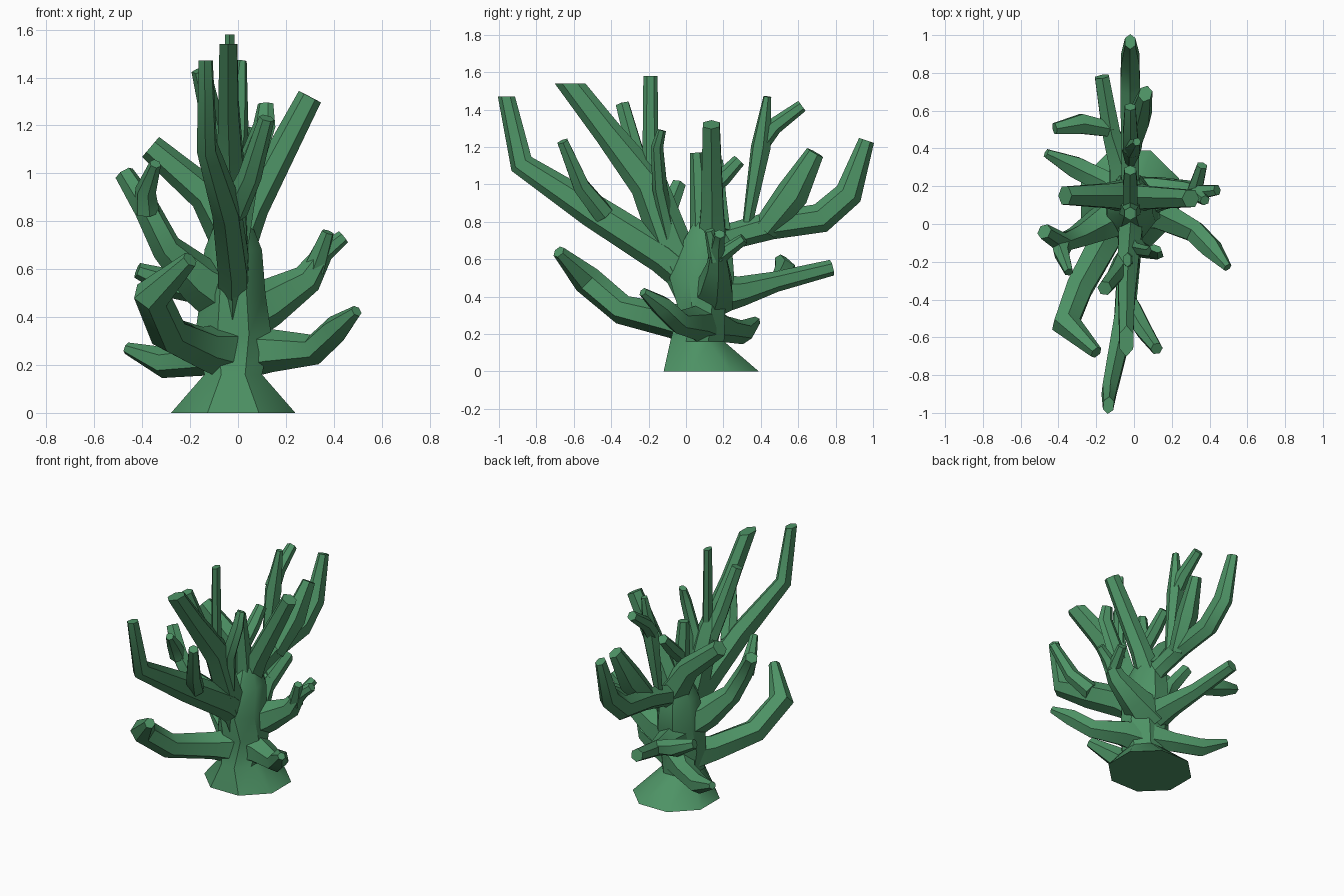
import bpy, bmesh, math
from mathutils import Vector

mat = bpy.data.materials.new("coral_green")
mat.diffuse_color = (0.075, 0.29, 0.13, 1)


def finish(name, bm):
    bmesh.ops.recalc_face_normals(bm, faces=bm.faces)
    me = bpy.data.meshes.new(name)
    bm.to_mesh(me)
    bm.free()
    ob = bpy.data.objects.new(name, me)
    bpy.context.collection.objects.link(ob)
    me.materials.append(mat)
    bpy.ops.object.select_all(action='DESELECT')
    ob.select_set(True)
    bpy.context.view_layer.objects.active = ob
    bpy.ops.object.shade_smooth_by_angle(angle=math.radians(40))
    return ob


def loft(name, rings):
    bm = bmesh.new()
    vr = [[bm.verts.new(p) for p in r] for r in rings]
    n = len(vr[0])
    for a, b in zip(vr, vr[1:]):
        for i in range(n):
            j = (i + 1) % n
            bm.faces.new((a[i], a[j], b[j], b[i]))
    bm.faces.new(vr[0][::-1])
    bm.faces.new(vr[-1])
    return finish(name, bm)


def branch(name, *pts, flat=1.0, level=False, sides=6):
    """Tapered tube; pts are (x, y, z, radius). flat scales the sideways radius,
    level cuts the tip horizontally."""
    P = [Vector(p[:3]) for p in pts]
    R = [p[3] for p in pts]
    side0 = (P[-1] - P[0]).cross(Vector((0, 0, 1)))
    if side0.length < 0.06:
        side0 = Vector((1, 0, 0))
    rings = []
    for i, c in enumerate(P):
        d = Vector()
        if i > 0:
            d += (c - P[i - 1]).normalized()
        if i < len(P) - 1:
            d += (P[i + 1] - c).normalized()
        d.normalize()
        s = (side0 - d * side0.dot(d)).normalized()
        u = s.cross(d)
        ring = []
        for k in range(sides):
            t = 2 * math.pi * (k + 0.5) / sides
            v = c + s * (R[i] * flat * math.cos(t)) + u * (R[i] * math.sin(t))
            if level and i == len(P) - 1:
                v -= d * ((v.z - c.z) / d.z)
            ring.append(v)
        rings.append(ring)
    return loft(name, rings)


# Trunk with flared octagonal foot: (z, centre y, half x, half y)
trunk = [(0, 0.135, 0.27, 0.265), (0.16, 0.06, 0.125, 0.15), (0.33, 0.085, 0.165, 0.13),
         (0.5, 0.085, 0.14, 0.18), (0.68, 0.11, 0.125, 0.14), (0.8, 0.12, 0.075, 0.08)]
loft("trunk", [[Vector((-0.02 + hx * math.cos(a) * 1.04, cy + hy * math.sin(a) * 1.04, z))
                for a in [2 * math.pi * (k + 0.5) / 8 for k in range(8)]]
               for z, cy, hx, hy in trunk])

# Long front branch and its fork
branch("front_branch", (-0.02, 0.06, 0.47, 0.1), (-0.02, -0.12, 0.62, 0.1),
       (-0.05, -0.5, 0.86, 0.09), (-0.13, -0.88, 1.11, 0.065), (-0.135, -0.96, 1.47, 0.045),
       flat=0.7, level=True)
branch("front_branch_fork", (-0.02, -0.44, 0.84, 0.06), (0.05, -0.56, 0.99, 0.05),
       (0.12, -0.66, 1.23, 0.033))

# Tall front stem with its forks
branch("tall_stem", (-0.02, 0.06, 0.4, 0.11), (-0.02, -0.08, 0.68, 0.11),
       (-0.03, -0.2, 1.0, 0.1), (-0.04, -0.42, 1.28, 0.075), (-0.04, -0.62, 1.54, 0.065),
       flat=0.65, level=True)
branch("tall_stem_left_fork", (-0.05, -0.19, 0.97, 0.06), (-0.09, -0.26, 1.14, 0.05),
       (-0.155, -0.34, 1.43, 0.04))
branch("tall_stem_upright", (-0.03, -0.19, 0.95, 0.045), (-0.035, -0.19, 1.58, 0.038), flat=0.6)
branch("tall_stem_right_fork", (-0.01, -0.08, 0.72, 0.06), (0.03, -0.14, 0.98, 0.06),
       (0.11, -0.155, 1.2, 0.05), (0.115, -0.13, 1.29, 0.035), flat=0.6)

# Upper side branches and middle spikes
branch("upper_right_branch", (-0.02, 0.14, 0.68, 0.09), (0.06, 0.14, 0.86, 0.07),
       (0.3, 0.135, 1.32, 0.052))
branch("upper_left_branch", (-0.02, 0.15, 0.73, 0.1), (-0.13, 0.15, 0.91, 0.075),
       (-0.365, 0.15, 1.11, 0.055))
branch("middle_spike", (-0.02, 0.09, 0.7, 0.07), (-0.02, 0.055, 1.17, 0.035))
branch("middle_spike_fork", (-0.02, 0.08, 0.93, 0.045), (-0.02, 0.2, 1.04, 0.045),
       (-0.02, 0.285, 1.13, 0.035))

# Long back branch and its fork
branch("back_branch", (-0.02, 0.08, 0.66, 0.11), (-0.02, 0.25, 0.725, 0.07),
       (-0.02, 0.45, 0.78, 0.075), (-0.02, 0.72, 0.82, 0.08), (-0.02, 0.87, 0.95, 0.075),
       (-0.02, 0.965, 1.235, 0.042), flat=0.75)
branch("back_branch_fork", (-0.01, 0.42, 0.76, 0.07), (0.03, 0.57, 0.95, 0.09),
       (0.06, 0.69, 1.17, 0.05), flat=0.75)

# Thin back stem ending in two tips
branch("back_stem", (-0.02, 0.32, 0.74, 0.025), (-0.01, 0.4, 1.2, 0.055),
       (0.015, 0.435, 1.47, 0.022))
branch("back_stem_fork", (-0.015, 0.4, 1.22, 0.05), (-0.02, 0.47, 1.31, 0.045),
       (-0.02, 0.62, 1.42, 0.033))

# Low back branch and its left fork
branch("low_back_branch", (-0.03, 0.1, 0.4, 0.12), (-0.06, 0.3, 0.43, 0.08),
       (-0.12, 0.48, 0.48, 0.055), (-0.17, 0.78, 0.555, 0.043))
branch("low_back_fork", (-0.12, 0.5, 0.49, 0.045), (-0.28, 0.53, 0.54, 0.06),
       (-0.42, 0.505, 0.595, 0.033))

# Left middle branch with two tips
branch("left_branch", (-0.02, 0.08, 0.46, 0.13), (-0.17, 0, 0.56, 0.1),
       (-0.3, -0.07, 0.69, 0.065), (-0.38, -0.1, 0.85, 0.055), (-0.475, -0.04, 1, 0.042))
branch("left_branch_fork", (-0.38, -0.11, 0.84, 0.055), (-0.385, -0.15, 0.93, 0.045),
       (-0.345, -0.255, 1.04, 0.025))

# Right middle branch with three tips
branch("right_branch", (-0.02, 0.13, 0.4, 0.14), (0.13, 0.16, 0.46, 0.1),
       (0.29, 0.17, 0.56, 0.065), (0.36, 0.17, 0.67, 0.04), (0.44, 0.18, 0.735, 0.03))
branch("right_branch_back_tip", (0.32, 0.17, 0.61, 0.045), (0.36, 0.31, 0.71, 0.03))
branch("right_branch_front_tip", (0.32, 0.17, 0.6, 0.05), (0.375, 0.125, 0.755, 0.027))

# Low branches near the foot
branch("low_right_branch", (-0.02, 0.09, 0.25, 0.12), (0.14, 0.05, 0.26, 0.09),
       (0.32, -0.04, 0.265, 0.065), (0.41, -0.13, 0.35, 0.06), (0.495, -0.23, 0.425, 0.025))
branch("low_front_branch", (-0.02, 0.08, 0.25, 0.13), (-0.15, -0.08, 0.27, 0.09),
       (-0.29, -0.34, 0.33, 0.08), (-0.36, -0.53, 0.49, 0.08), (-0.2, -0.68, 0.64, 0.035))
branch("low_left_branch", (-0.03, 0.12, 0.25, 0.11), (-0.15, 0.22, 0.225, 0.07),
       (-0.31, 0.3, 0.21, 0.065), (-0.465, 0.375, 0.27, 0.025))
